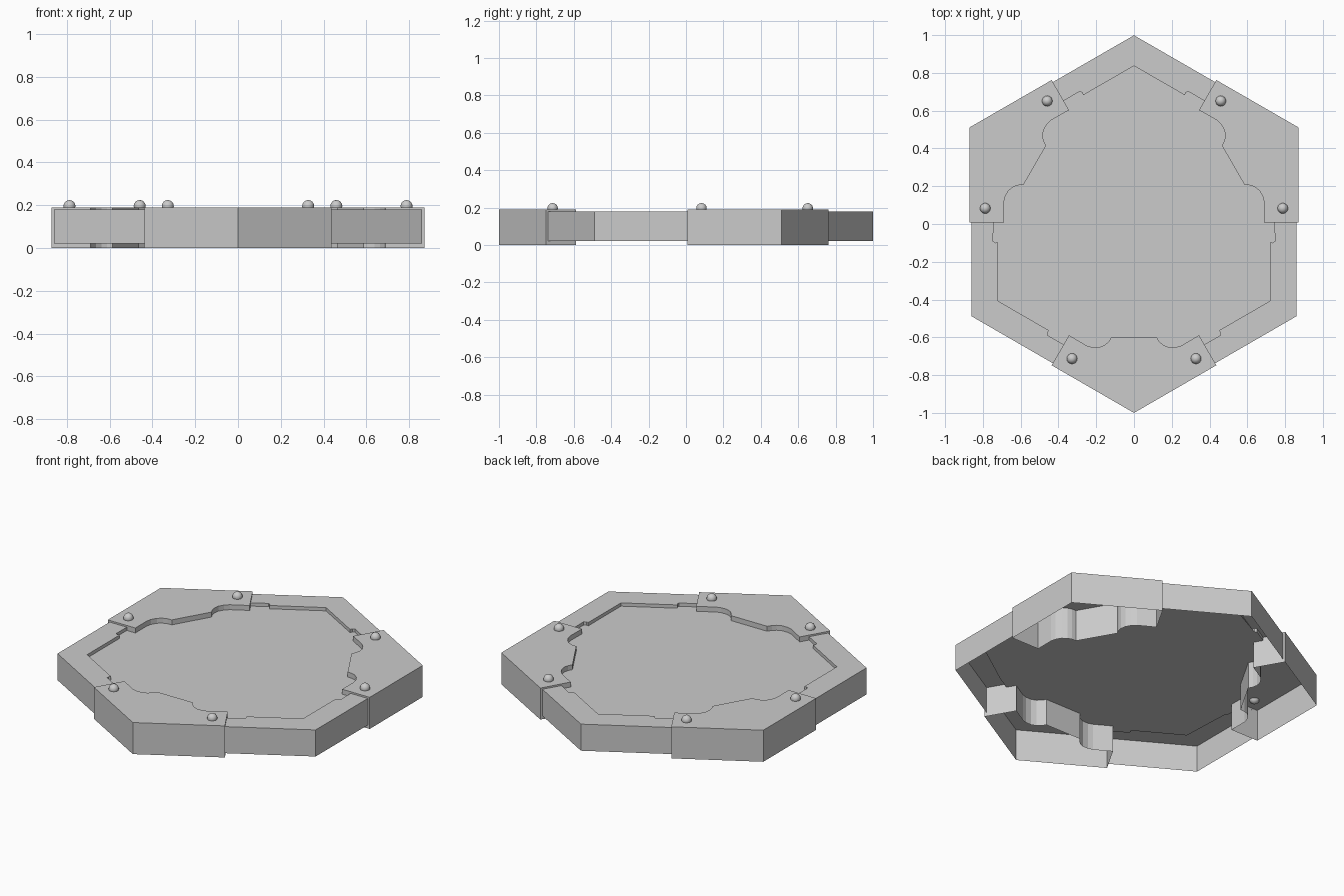
import bpy, bmesh
from math import sin, cos, radians

if "Cube" in bpy.data.objects:
    bpy.data.objects.remove(bpy.data.objects["Cube"])

CY = 0.007            # hexagon centre in y
FLOOR_Z = 0.16

# Half profiles in corner space (t along the side, r outward), mirrored across the corner
THICK_OUT = [(0, 1.007), (0.436, 0.755)]
THICK_IN = [(0.12, 0.607), (0.135, 0.63), (0.155, 0.648), (0.185, 0.66),
            (0.22, 0.66), (0.25, 0.651), (0.344, 0.596)]
THIN_OUT = [(0, 0.992), (0.43, 0.744)]
THIN_IN = [(0, 0.83), (0.269, 0.675), (0.274, 0.688), (0.287, 0.695), (0.3725, 0.645)]


def mirrored(half):
    return [(-t, r) for t, r in reversed(half) if t > 0] + half


def place(points, k):
    a = radians(30 + 60 * k)
    return [(r * cos(a) - t * sin(a), r * sin(a) + t * cos(a) + CY) for t, r in points]


def add_wall(bm, pts, z0, z1, closed=False):
    n = len(pts)
    for i in range(n if closed else n - 1):
        p, q = pts[i], pts[(i + 1) % n]
        bm.faces.new([bm.verts.new(v) for v in
                      ((*p, z0), (*q, z0), (*q, z1), (*p, z1))])


def add_cap(bm, pts, z):
    f = bm.faces.new([bm.verts.new((*p, z)) for p in pts])
    bmesh.ops.triangulate(bm, faces=[f])


def finish(bm, name):
    bmesh.ops.remove_doubles(bm, verts=bm.verts, dist=0.0005)
    me = bpy.data.meshes.new(name)
    bm.to_mesh(me)
    bm.free()
    ob = bpy.data.objects.new(name, me)
    bpy.context.collection.objects.link(ob)
    return ob


floor_outline = []
for k in range(6):
    thick = k % 2 == 0
    outer = place(mirrored(THICK_OUT if thick else THIN_OUT), k)
    inner = place(mirrored(THICK_IN if thick else THIN_IN), k)
    floor_outline += inner
    loop = outer + inner[::-1]
    bm = bmesh.new()
    if thick:
        # Raised clamp corner: open-bottomed box with a scalloped inner wall
        add_cap(bm, loop, 0.19)
        add_wall(bm, loop, 0, 0.19, closed=True)
        finish(bm, f"raised_corner_{k}")
        # Rivets on the clamp corner
        for side in (-1, 1):
            x, y = place([(side * 0.328, 0.72)], k)[0]
            bpy.ops.mesh.primitive_uv_sphere_add(segments=16, ring_count=8, radius=0.028,
                                                 location=(x, y, 0.196))
            bpy.context.object.name = "rivet"
            bpy.ops.object.shade_smooth_by_angle()
    else:
        # Recessed rim corner: top plate, outer skirt and small inner lip
        add_cap(bm, loop, 0.18)
        add_wall(bm, outer, 0.02, 0.18)
        add_wall(bm, inner[::-1], FLOOR_Z, 0.18)
        finish(bm, f"rim_corner_{k}")

# Floor panel inside the rim
bm = bmesh.new()
add_cap(bm, floor_outline, FLOOR_Z)
finish(bm, "floor_panel")
